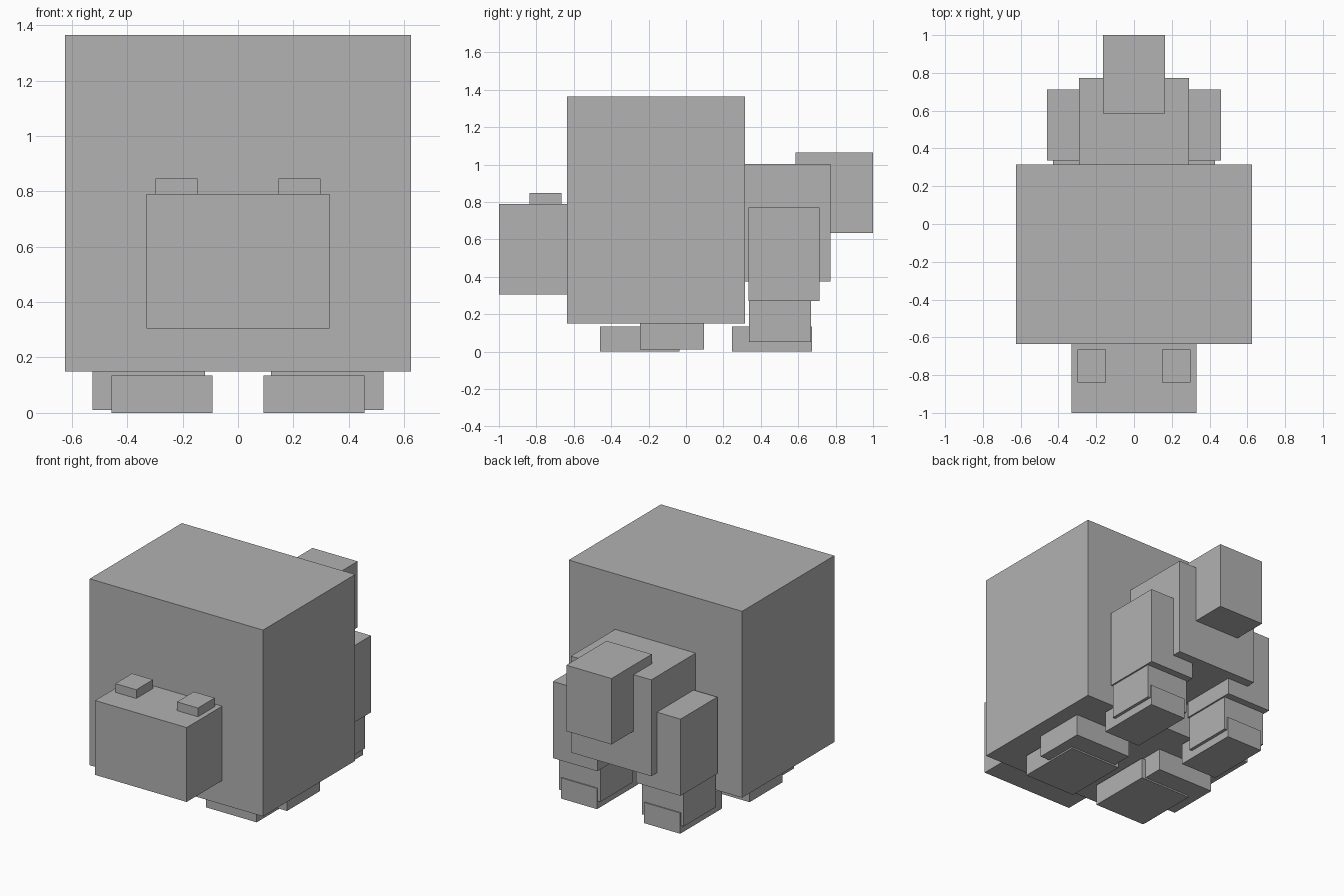
import bpy
import bmesh
from mathutils import Vector

cube = bpy.data.objects.get("Cube")
if cube:
    bpy.data.objects.remove(cube, do_unlink=True)

grey = bpy.data.materials.new("plain grey")
colour = (0.445, 0.445, 0.445, 1)
grey.diffuse_color = colour
grey.use_nodes = True
grey.node_tree.nodes["Principled BSDF"].inputs["Base Color"].default_value = colour


def box(name, x, y, z):
    """Add a flat-faced block spanning the given (low, high) ranges."""
    low, high = (Vector(corner) for corner in zip(x, y, z))
    centre = (low + high) / 2
    bm = bmesh.new()
    bmesh.ops.create_cube(bm, size=1)
    bmesh.ops.scale(bm, vec=high - low, verts=bm.verts)
    mesh = bpy.data.meshes.new(name)
    bm.to_mesh(mesh)
    bm.free()
    mesh.materials.append(grey)
    obj = bpy.data.objects.new(name, mesh)
    obj.location = centre
    bpy.context.collection.objects.link(obj)


def pair(name, x, y, z):
    """Add a left block and its mirrored right block."""
    box("left_" + name, x, y, z)
    box("right_" + name, (-x[1], -x[0]), y, z)


# Body, head and hindquarters
box("body", (-0.625, 0.625), (-0.635, 0.315), (0.15, 1.365))
box("head", (-0.33, 0.33), (-1, -0.63), (0.305, 0.79))
box("rump", (-0.29, 0.29), (0.31, 0.772), (0.375, 1.003))
box("tail", (-0.163, 0.163), (0.585, 1), (0.635, 1.065))

# Ears
pair("ear", (0.147, 0.298), (-0.838, -0.665), (0.785, 0.847))

# Front legs, reaching slightly into the body
pair("front_leg", (0.12, 0.525), (-0.245, 0.095), (0.01, 0.16))
pair("front_foot", (0.092, 0.457), (-0.46, -0.035), (0, 0.135))

# Hind legs
pair("thigh", (0.14, 0.46), (0.335, 0.713), (0.27, 0.77))
pair("hind_leg", (0.15, 0.45), (0.338, 0.667), (0.05, 0.28))
pair("hind_foot", (0.17, 0.43), (0.245, 0.674), (0, 0.135))
